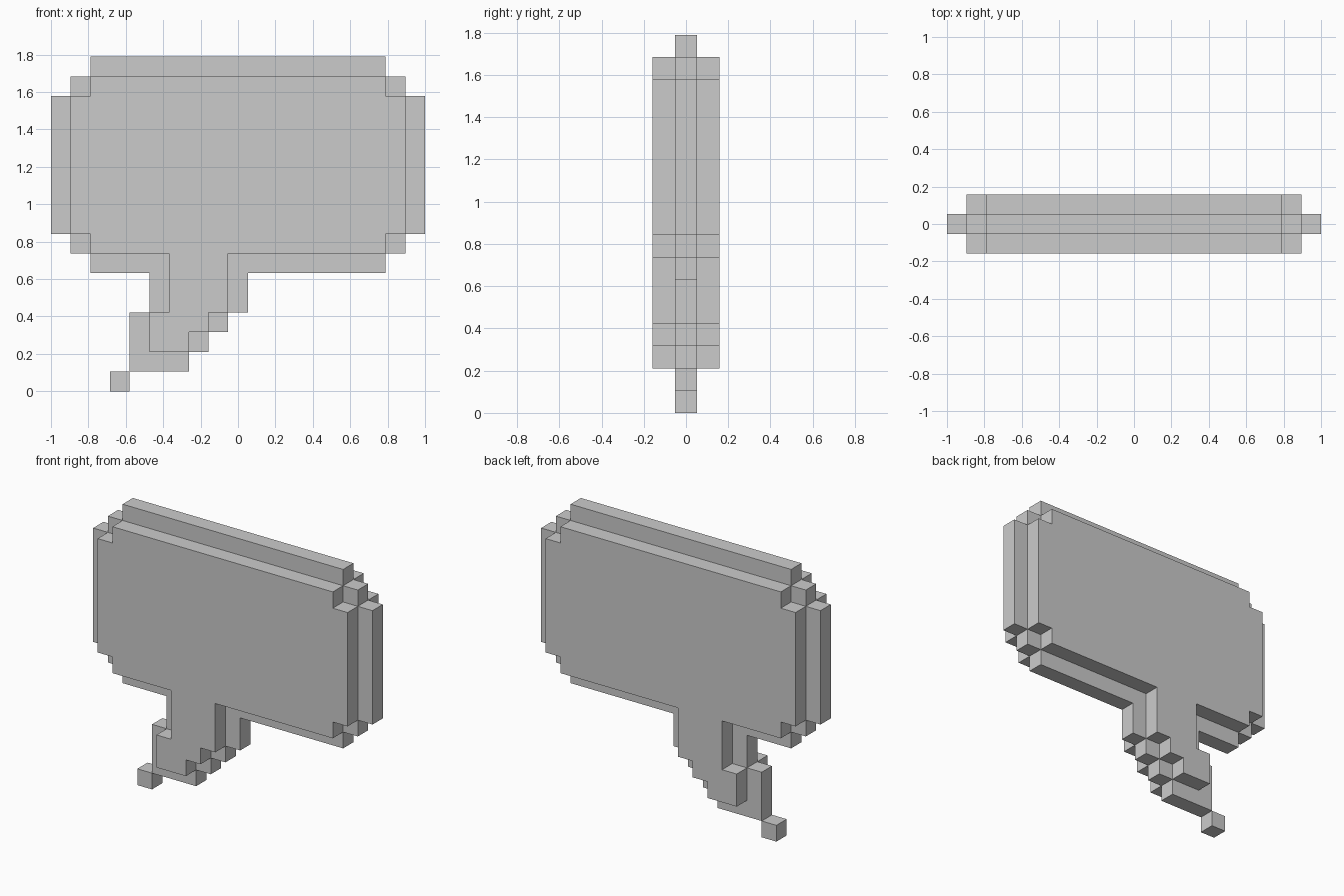
import bpy, bmesh
from mathutils import Vector

if "Cube" in bpy.data.objects:
    bpy.data.objects.remove(bpy.data.objects["Cube"])

U = 2 / 19            # one block: the model is 19 wide, 3 deep, 17 high


def blocks(spans, layers):
    """Fill cells from rectangles (x0, x1, z0, z1) on the given depth layers."""
    return {(x, y, z) for x0, x1, z0, z1 in spans for y in layers
            for x in range(x0, x1) for z in range(z0, z1)}


def build(name, cells, solid):
    """Skin the cells, leaving out faces hidden inside the whole solid."""
    bm = bmesh.new()
    for c in cells:
        for axis in range(3):
            for side in (-1, 1):
                n = list(c)
                n[axis] += side
                if tuple(n) in solid:
                    continue
                mid = Vector(c) + Vector((.5, .5, .5))
                mid[axis] += side * .5
                a, b = Vector(), Vector()
                a[(axis + 1) % 3] = .5
                b[(axis + 2) % 3] = .5 * side
                quad = (mid - a - b, mid + a - b, mid + a + b, mid - a + b)
                bm.faces.new([bm.verts.new(((p.x - 9.5) * U, (p.y - 1.5) * U, p.z * U))
                              for p in quad])
    bmesh.ops.remove_doubles(bm, verts=bm.verts, dist=U * .01)
    bmesh.ops.dissolve_limit(bm, angle_limit=.01, verts=bm.verts, edges=bm.edges)
    mesh = bpy.data.meshes.new(name)
    bm.to_mesh(mesh)
    bm.free()
    ob = bpy.data.objects.new(name, mesh)
    bpy.context.collection.objects.link(ob)


# Bubble: wide stepped middle layer, with smaller plates front and back
bubble = blocks([(0, 19, 8, 15), (1, 18, 7, 16), (2, 17, 6, 17)], [1])
bubble |= blocks([(1, 18, 8, 15), (2, 17, 7, 16)], [0, 2])

# Tail: staircase leaning to the left, ending in a single block
tail = blocks([(5, 10, 4, 6), (4, 9, 3, 4), (4, 8, 2, 3), (4, 7, 1, 2), (3, 4, 0, 1)], [1])
tail |= blocks([(6, 9, 4, 7), (5, 8, 3, 4), (5, 7, 2, 3)], [0, 2])

solid = bubble | tail
build("speech_bubble", bubble, solid)
build("bubble_tail", tail, solid)
